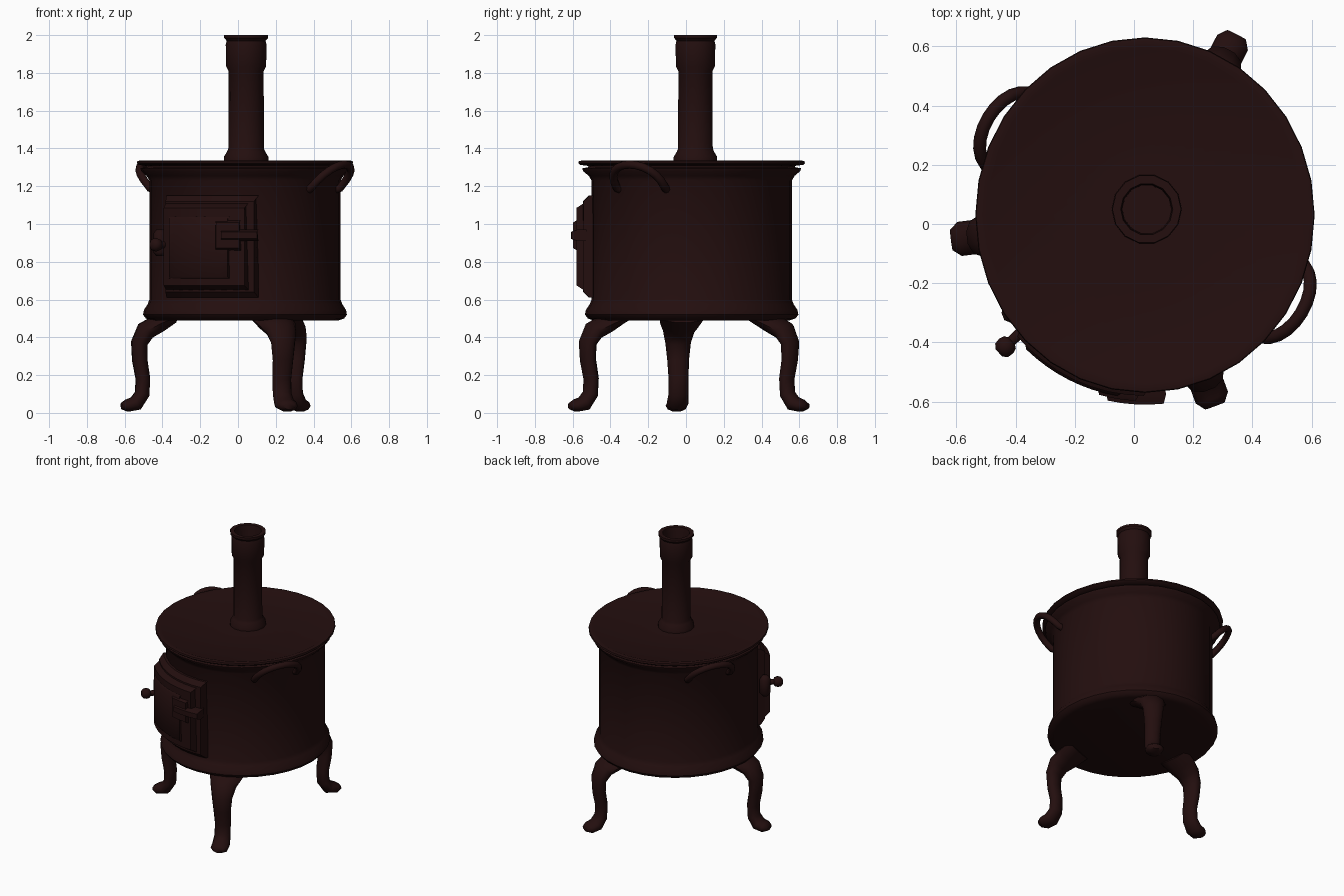
import bpy, bmesh
from math import sin, cos, pi, radians
from mathutils import Vector

cube = bpy.data.objects.get("Cube")
if cube:
    bpy.data.objects.remove(cube, do_unlink=True)

iron = bpy.data.materials.new("dark_brown_iron")
iron.use_nodes = True
COLOUR = (0.017, 0.0045, 0.0045, 1)
iron.diffuse_color = COLOUR
bsdf = iron.node_tree.nodes["Principled BSDF"]
bsdf.inputs["Base Color"].default_value = COLOUR
bsdf.inputs["Roughness"].default_value = 0.8


def polar(deg, r, z):
    """Point around the slightly oval stove axis."""
    a = radians(deg)
    return Vector((0.037 + 0.955 * r * cos(a), 0.03 + r * sin(a), z))


def finish(name, bm, angle=40):
    bmesh.ops.recalc_face_normals(bm, faces=bm.faces)
    me = bpy.data.meshes.new(name)
    bm.to_mesh(me)
    bm.free()
    me.materials.append(iron)
    ob = bpy.data.objects.new(name, me)
    bpy.context.collection.objects.link(ob)
    bpy.ops.object.select_all(action='DESELECT')
    ob.select_set(True)
    bpy.context.view_layer.objects.active = ob
    bpy.ops.object.shade_smooth_by_angle(angle=radians(angle))
    return ob


def skin(name, loops, angle=40):
    """Bridge a list of equal point loops and cap both ends."""
    bm = bmesh.new()
    rows = [[bm.verts.new(p) for p in loop] for loop in loops]
    n = len(rows[0])
    for a, b in zip(rows, rows[1:]):
        for i in range(n):
            j = (i + 1) % n
            bm.faces.new((a[i], a[j], b[j], b[i]))
    bm.faces.new(rows[0])
    bm.faces.new(rows[-1])
    return finish(name, bm, angle)


def lathe(name, profile, sides, centre=None):
    loops = []
    for r, z in profile:
        if centre:
            loops.append([Vector((centre[0] + r * cos(2 * pi * i / sides),
                                  centre[1] + r * sin(2 * pi * i / sides), z)) for i in range(sides)])
        else:
            loops.append([polar(360 * i / sides, r, z) for i in range(sides)])
    return skin(name, loops)


def sweep(name, path, sizes, ref, sides=10):
    """Oval tube; sizes are (half width along ref, half thickness)."""
    loops = []
    for k, (p, (w, t)) in enumerate(zip(path, sizes)):
        tan = (path[min(k + 1, len(path) - 1)] - path[max(k - 1, 0)]).normalized()
        side = (ref - tan * ref.dot(tan)).normalized()
        nor = tan.cross(side)
        loops.append([p + side * w * cos(2 * pi * i / sides) + nor * t * sin(2 * pi * i / sides)
                      for i in range(sides)])
    return skin(name, loops, 60)


def curved_plate(name, a0, a1, z0, z1, r0, r1, inset, steps=8):
    """Plate wrapped round the drum with a sloped border."""
    da = inset / r1 * 180 / pi
    loops = []
    for i in range(steps + 1):
        t = i / steps
        inner = a0 + (a1 - a0) * t
        outer = a0 + da + (a1 - a0 - 2 * da) * t
        loops.append([polar(inner, r0 - 0.05, z0), polar(inner, r0, z0), polar(outer, r1, z0 + inset),
                      polar(outer, r1, z1 - inset), polar(inner, r0, z1), polar(inner, r0 - 0.05, z1)])
    return skin(name, loops)


# Drum with rolled base ring and flared upper rim
lathe("drum", [(0.52, 0.49), (0.55, 0.5), (0.565, 0.52), (0.56, 0.545), (0.54, 0.575), (0.53, 0.6),
               (0.53, 1.23), (0.545, 1.255), (0.575, 1.28), (0.58, 1.295), (0.55, 1.3), (0.54, 1.315)], 32)

# Lid plate with a shallow lip
lathe("lid", [(0.55, 1.308), (0.59, 1.313), (0.6, 1.322), (0.597, 1.333), (0.575, 1.337),
              (0.56, 1.331), (0.15, 1.336)], 32)

# Hollow chimney with collar, band and top flange
lathe("chimney", [(0.118, 1.33), (0.118, 1.355), (0.1, 1.385), (0.094, 1.4), (0.093, 1.81), (0.106, 1.835),
                  (0.108, 1.95), (0.103, 1.97), (0.116, 1.985), (0.116, 2.0), (0.088, 2.0),
                  (0.084, 1.97), (0.082, 1.4)], 14, (0.043, 0.05))

# Curved legs
LEG = [(0.40, 0.505, 0.12, 0.03), (0.48, 0.475, 0.11, 0.05), (0.555, 0.435, 0.085, 0.053),
       (0.59, 0.37, 0.068, 0.045), (0.588, 0.28, 0.058, 0.041), (0.57, 0.18, 0.053, 0.039),
       (0.575, 0.10, 0.053, 0.04), (0.61, 0.05, 0.058, 0.042), (0.66, 0.038, 0.058, 0.034),
       (0.69, 0.036, 0.035, 0.018)]
for name, deg in (("leg_right", 187), ("leg_front_left", 291), ("leg_back_left", 62)):
    a = radians(deg)
    sweep(name, [polar(deg, r, z) for r, z, w, t in LEG], [(w, t) for r, z, w, t in LEG],
          Vector((-sin(a), cos(a), 0)))

# Arched carrying handles on opposite sides
for name, deg in (("handle_left", -31), ("handle_right", 149)):
    a = radians(deg)
    out, tang = Vector((cos(a), sin(a), 0)), Vector((-sin(a), cos(a), 0))
    lean = out * 0.12 + Vector((0, 0, 0.125))
    base = polar(deg, 0.52, 1.19)
    path = [base + tang * 0.15 * cos(pi * i / 12) + lean * sin(pi * i / 12) ** 0.8 for i in range(13)]
    ends = [polar(deg + s * 16, 0.51, 1.18) for s in (1, -1)]
    path = [ends[0]] + path + [ends[1]]
    sweep(name, path, [(0.022, 0.022)] * len(path), tang.cross(lean).normalized(), 8)

# Fire door: frame, panel and raised centre
curved_plate("door_frame", 217, 278, 0.61, 1.15, 0.545, 0.575, 0.03)
curved_plate("door_panel", 220, 272, 0.65, 1.11, 0.572, 0.61, 0.025)
curved_plate("door_raised_centre", 226, 262, 0.71, 1.04, 0.608, 0.618, 0.012)

# Latch on the door's left side
curved_plate("latch_plate", 254, 268, 0.86, 1.02, 0.608, 0.628, 0.012, 4)
curved_plate("latch_bar", 257, 277, 0.91, 0.97, 0.61, 0.64, 0.012, 4)

# Hinge barrel
sweep("door_hinge", [polar(215, 0.575, z) for z in (0.83, 0.85, 0.95, 0.97)],
      [(0.02, 0.02), (0.035, 0.035), (0.035, 0.035), (0.02, 0.02)], Vector((1, 0, 0)), 8)

# Door knob on a short stem
KNOB = [(0.58, 0.02), (0.635, 0.018), (0.642, 0.03), (0.66, 0.036), (0.682, 0.033), (0.695, 0.018)]
sweep("door_knob", [polar(222, r, 0.89) for r, w in KNOB], [(w, w) for r, w in KNOB], Vector((0, 0, 1)))
